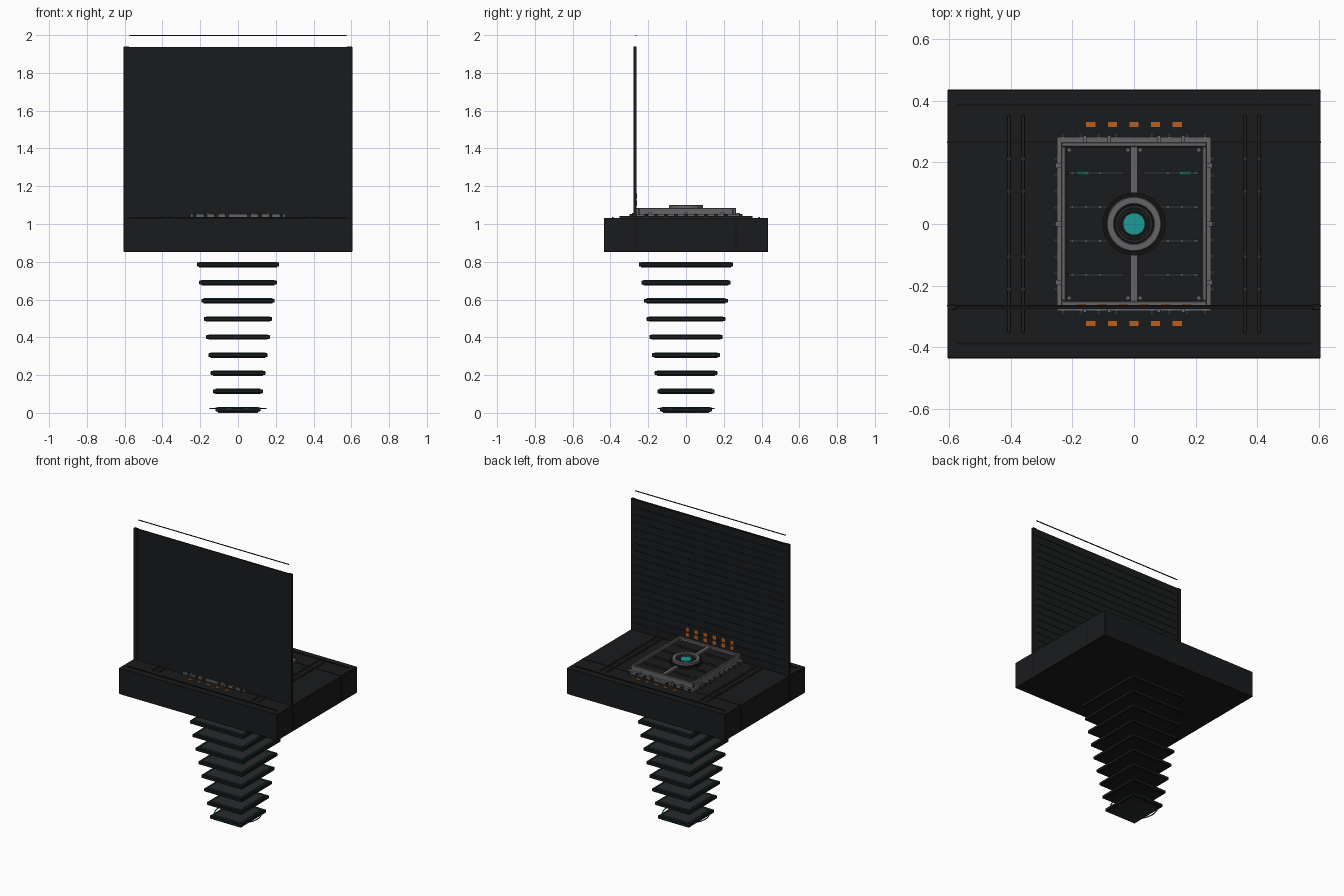
import bpy, bmesh
from math import pi, cos, sin
from mathutils import Matrix, Vector

if "Cube" in bpy.data.objects:
    bpy.data.objects.remove(bpy.data.objects["Cube"])


def material(name, r, g, b):
    m = bpy.data.materials.new(name)
    m.diffuse_color = (r, g, b, 1)
    m.use_nodes = True
    m.node_tree.nodes["Principled BSDF"].inputs["Base Color"].default_value = m.diffuse_color
    return m


BLACK = material("black_metal", .010, .011, .012)
DARK = material("dark_trim", .006, .006, .007)
CHAR = material("charcoal", .022, .023, .025)
GREY = material("grey_steel", .13, .13, .135)
TEAL = material("teal_glow", .012, .33, .31)
DEEP = material("deep_teal", .006, .10, .085)
ORANGE = material("orange_mark", .50, .11, .012)


def finish(bm, name, mat, smooth=False):
    me = bpy.data.meshes.new(name)
    bm.to_mesh(me)
    bm.free()
    ob = bpy.data.objects.new(name, me)
    bpy.context.collection.objects.link(ob)
    me.materials.append(mat)
    if smooth:
        bpy.context.view_layer.objects.active = ob
        ob.select_set(True)
        bpy.ops.object.shade_smooth_by_angle(angle=pi / 5)
        ob.select_set(False)
    return ob


def boxes(name, mat, items, bevel=0):
    """Each item is (x0, x1, y0, y1, z0, z1)."""
    bm = bmesh.new()
    for x0, x1, y0, y1, z0, z1 in items:
        m = Matrix.Translation(((x0 + x1) / 2, (y0 + y1) / 2, (z0 + z1) / 2))
        m = m @ Matrix.Diagonal((x1 - x0, y1 - y0, z1 - z0, 1))
        bmesh.ops.create_cube(bm, size=1, matrix=m)
    ob = finish(bm, name, mat)
    if bevel:
        b = ob.modifiers.new("bevel", 'BEVEL')
        b.width, b.segments = bevel, 1
    return ob


def slab(hx, hy, z0, z1):
    return (-hx, hx, -hy, hy, z0, z1)


def border(hx, hy, w, z0, z1):
    """Four bars forming a rectangular frame."""
    return [(-hx, hx, s * hy - (w if s > 0 else 0), s * hy + (w if s < 0 else 0), z0, z1) for s in (1, -1)] + \
           [(s * hx - (w if s > 0 else 0), s * hx + (w if s < 0 else 0), -hy + w, hy - w, z0, z1) for s in (1, -1)]


def centred(points, sx, sy, z0, z1):
    return [(x - sx, x + sx, y - sy, y + sy, z0, z1) for x, y in points]


def lathe(name, mat, profile, n=48):
    """Closed (radius, z) profile spun around z."""
    bm = bmesh.new()
    rings = [[bm.verts.new((r * cos(2 * pi * i / n), r * sin(2 * pi * i / n), z)) for r, z in profile]
             for i in range(n)]
    k = len(profile)
    for i in range(n):
        a, b = rings[i], rings[(i + 1) % n]
        for j in range(k):
            bm.faces.new((a[j], b[j], b[(j + 1) % k], a[(j + 1) % k]))
    bmesh.ops.recalc_face_normals(bm, faces=bm.faces)
    return finish(bm, name, mat, True)


def ring(name, mat, r0, r1, z0, z1):
    return lathe(name, mat, [(r0, z0), (r1, z0), (r1, z1), (r0, z1)])


def cylinders(name, mat, points, r, z0, z1, n=12):
    bm = bmesh.new()
    for x, y in points:
        bmesh.ops.create_cone(bm, cap_ends=True, segments=n, radius1=r, radius2=r, depth=z1 - z0,
                              matrix=Matrix.Translation((x, y, (z0 + z1) / 2)))
    return finish(bm, name, mat, True)


SIGNS = (-1, 1)

# main slab, its seams and long deck strips
boxes("main_slab", BLACK, [slab(.605, .435, .852, 1.033)], .002)
boxes("slab_seams", DARK, [(-.606, .606, s * .265 - .002, s * .265 + .002, .86, 1.035) for s in SIGNS])
boxes("deck_strips", DARK, [(-.575, .575, s * .387 - .004, s * .387 + .004, 1.03, 1.037) for s in SIGNS])

# paired side rails with clamps
rail_x = [s * x for s in SIGNS for x in (.36, .405)]
boxes("deck_rails", CHAR, [(x - .005, x + .005, -.353, .353, 1.03, 1.043) for x in rail_x], .002)
boxes("rail_clamps", CHAR, centred([(x, y) for x in rail_x for y in (-.21, -.105, .105, .21)], .008, .005, 1.03, 1.045))

# hatch: flange, body and raised frame
boxes("hatch_flange", GREY, border(.25, .282, .03, 1.03, 1.05))
boxes("hatch_body", BLACK, [slab(.222, .254, 1.03, 1.068)])
boxes("hatch_frame", GREY, border(.237, .265, .016, 1.04, 1.086), .003)
boxes("hatch_spine", GREY, [(-.011, .011, *sorted((s * .085, s * .252)), 1.06, 1.082) for s in SIGNS])
bar_y = (-.165, -.055, .055, .165)
boxes("hatch_crossbars", CHAR, [(*sorted((s * (.03 if abs(y) > .1 else .085), s * .213)), y - .006, y + .006, 1.06, 1.076)
                               for s in SIGNS for y in bar_y])
boxes("hatch_lights", DEEP, centred([(s * .165, .165) for s in SIGNS], .018, .005, 1.07, 1.078))
cylinders("crossbar_rivets", GREY, [(s * x, y) for s in SIGNS for x in (.11, .155, .2) for y in bar_y],
          .003, 1.07, 1.079, 8)

# bolts and brackets round the hatch
bolts = [(i * .0575, s * .29) for i in range(-4, 5) if i for s in SIGNS]
bolts += [(s * .256, i * .0527) for i in range(-4, 5) for s in SIGNS]
cylinders("flange_bolts", CHAR, bolts, .0085, 1.03, 1.054)
cylinders("corner_bolts", GREY, [(s * x, t * .24) for s in SIGNS for t in SIGNS for x in (.02, .21)], .007, 1.06, 1.08)
boxes("side_brackets", GREY, centred([(s * .242, y) for s in SIGNS for y in (-.19, 0, .19)], .012, .008, 1.03, 1.062)
      + centred([(x, s * .274) for s in SIGNS for x in (-.16, -.08, .08, .16)], .006, .012, 1.03, 1.058))

# central hub
cylinders("hub_base", DARK, [(0, 0)], .102, 1.05, 1.084, 48)
lathe("hub_ring", GREY, [(.064, 1.08), (.089, 1.08), (.089, 1.097), (.086, 1.1), (.067, 1.1), (.064, 1.097)])
ring("hub_inner_ring", CHAR, .052, .06, 1.08, 1.092)
ring("hub_thin_ring", GREY, .046, .049, 1.08, 1.091)
cylinders("hub_core", TEAL, [(0, 0)], .036, 1.08, 1.092, 32)

# orange markings on the deck and on the inside of the wall
boxes("deck_markers", ORANGE, centred([(i * .07, s * .322) for i in range(-2, 3) for s in SIGNS], .015, .008, 1.03, 1.037))
boxes("wall_markers", ORANGE, [(x - .013, x + .013, -.266, -.259, z - .013, z + .013)
                              for x in [(i - 2.5) * .068 for i in range(6)] for z in (1.112, 1.148)])

# upright wall: sheet, end posts, slats on the inner side
boxes("wall_sheet", BLACK, [(-.58, .58, -.276, -.265, 1.03, 1.938)])
boxes("wall_posts", BLACK, [(*sorted((s * .576, s * .605)), -.279, -.261, 1.03, 1.94) for s in SIGNS], .002)
pitch = .9 / 18
boxes("wall_slats", BLACK, [(-.576, .576, -.266, -.262, 1.038 + i * pitch, 1.034 + (i + 1) * pitch) for i in range(18)])

# thin floating rod above the wall
boxes("top_rod", DARK, [(-.575, .575, -.268, -.262, 1.996, 2.0)])

# tapering stack of floating plates under the slab
for i in range(9):
    t = i / 8
    hx, hy, top = .12 + .098 * t, .138 + .112 * t, .032 + .767 * t
    boxes(f"stack_plate_{i + 1}", BLACK, [slab(hx, hy, top - .024, top - .003)], .003)
    boxes(f"stack_cap_{i + 1}", CHAR, [slab(hx - .022, hy - .022, top - .004, top - .001)])
    boxes(f"stack_trim_{i + 1}", DEEP, border(hx - .012, hy - .012, .004, top - .004, top))
    boxes(f"stack_base_{i + 1}", BLACK, [slab(hx - .012, hy - .012, top - .028, top - .023)])

# bottom pad and glowing ring
boxes("bottom_pad", CHAR, [slab(.105, .123, 0, .006)])
ring("bottom_ring", DEEP, .145, .15, .02, .025)
